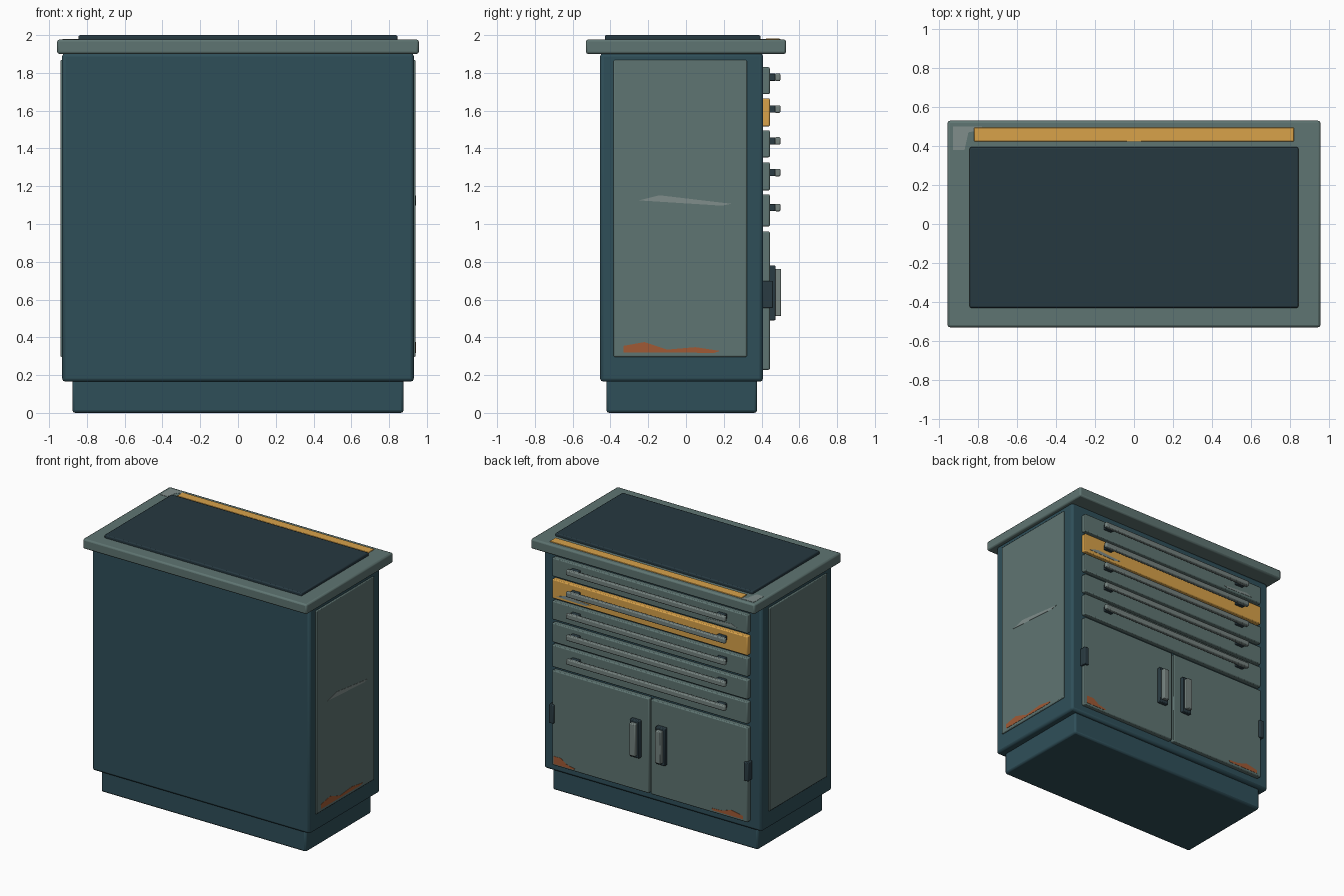
import bpy, bmesh

if "Cube" in bpy.data.objects:
    bpy.data.objects.remove(bpy.data.objects["Cube"])


def material(name, hex_code):
    def linear(v):
        v /= 255
        return v / 12.92 if v <= 0.04045 else ((v + 0.055) / 1.055) ** 2.4
    m = bpy.data.materials.new(name)
    m.diffuse_color = [linear(int(hex_code[i:i + 2], 16)) for i in (0, 2, 4)] + [1]
    m.use_nodes = True
    m.node_tree.nodes["Principled BSDF"].inputs["Base Color"].default_value = m.diffuse_color
    return m


TEAL = material("dark_teal_paint", "2F4F59")
GREY = material("grey_green_paint", "5F7572")
MAT = material("rubber_mat", "263840")
DARK = material("dark_steel", "2A3B42")
STEEL = material("handle_steel", "75827F")
YELLOW = material("yellow_paint", "D8A24A")
RUST = material("rust", "A05A35")
SCRATCH = material("scratch", "808D8B")


def finish(name, bm, mat):
    mesh = bpy.data.meshes.new(name)
    bm.to_mesh(mesh)
    bm.free()
    ob = bpy.data.objects.new(name, mesh)
    bpy.context.collection.objects.link(ob)
    mesh.materials.append(mat)
    return ob


def box(name, x, y, z, mat, bevel=0.006, segments=2):
    """Bevelled box from (min, max) ranges."""
    bm = bmesh.new()
    bmesh.ops.create_cube(bm, size=1)
    for v in bm.verts:
        v.co = [r[0] if c < 0 else r[1] for c, r in zip(v.co, (x, y, z))]
    ob = finish(name, bm, mat)
    if bevel:
        mod = ob.modifiers.new("bevel", 'BEVEL')
        mod.width, mod.segments = bevel, segments
        bpy.ops.object.select_all(action='DESELECT')
        ob.select_set(True)
        bpy.context.view_layer.objects.active = ob
        bpy.ops.object.shade_smooth_by_angle()
    return ob


def mirrored(s, a, b):
    return tuple(sorted((s * a, s * b)))


def decal(name, points, axis, level, mat):
    """Thin flat paint chip lying at a given level along one axis."""
    bm = bmesh.new()
    rings = []
    for h in (level, level + 0.002):
        ring = []
        for p in points:
            co = list(p)
            co.insert(axis, h)
            ring.append(bm.verts.new(co))
        rings.append(ring)
    a, b = rings
    bm.faces.new(a)
    bm.faces.new(b)
    for i in range(len(a)):
        j = (i + 1) % len(a)
        bm.faces.new((a[i], a[j], b[j], b[i]))
    bmesh.ops.recalc_face_normals(bm, faces=bm.faces)
    return finish(name, bm, mat)


# Main carcass, plinth and worktop
box("plinth", (-0.877, 0.877), (-0.422, 0.377), (0, 0.18), TEAL, 0.015)
box("cabinet_body", (-0.931, 0.931), (-0.455, 0.408), (0.165, 1.905), TEAL, 0.018)
box("worktop", (-0.957, 0.957), (-0.53, 0.53), (1.9, 1.977), GREY, 0.012)
box("top_mat", (-0.844, 0.844), (-0.43, 0.394), (1.965, 2.0), MAT, 0.008)
box("top_yellow_strip", (-0.82, 0.82), (0.423, 0.495), (1.97, 1.982), YELLOW, 0.002, 1)

# Raised side panels
for side, s in (("right", 1), ("left", -1)):
    box(side + "_side_panel", mirrored(s, 0.92, 0.941), (-0.383, 0.322), (0.297, 1.868), GREY)

# Five drawers with bar handles; the second is yellow
drawers = [(1.687, 1.83, 1.777), (1.517, 1.665, 1.608), (1.353, 1.496, 1.44),
           (1.178, 1.326, 1.272), (0.987, 1.157, 1.087)]
for i, (z0, z1, zh) in enumerate(drawers, 1):
    n = f"drawer_{i}"
    box(n + "_front", (-0.836, 0.836), (0.395, 0.444), (z0, z1), YELLOW if i == 2 else GREY, 0.007)
    box(n + "_handle", (-0.68, 0.68), (0.47, 0.5), (zh - 0.02, zh + 0.02), STEEL, 0.007)
    for s in (-1, 1):
        box(n + "_handle_mount", mirrored(s, 0.59, 0.66), (0.44, 0.475),
            (zh - 0.019, zh + 0.019), DARK, 0.004)

# Pair of doors with grip plates, grips and hinges
for side, s in (("right", 1), ("left", -1)):
    box(side + "_door", mirrored(s, 0.008, 0.836), (0.395, 0.444), (0.228, 0.96), GREY, 0.007)
    box(side + "_door_handle_plate", mirrored(s, 0.07, 0.15), (0.44, 0.474), (0.49, 0.78), DARK)
    box(side + "_door_handle_grip", mirrored(s, 0.085, 0.135), (0.47, 0.504), (0.512, 0.762), STEEL)
    box(side + "_door_hinge", mirrored(s, 0.815, 0.853), (0.405, 0.46), (0.555, 0.698), DARK, 0.005)

# Wear: rust patches and scratches
decal("side_rust", [(-0.33, 0.32), (-0.33, 0.355), (-0.22, 0.375), (-0.1, 0.335),
                    (0.05, 0.348), (0.18, 0.328), (0.15, 0.318)], 0, 0.941, RUST)
decal("side_scratch", [(-0.25, 1.125), (-0.14, 1.152), (0.24, 1.107), (0.19, 1.097)],
      0, 0.941, SCRATCH)
decal("right_door_rust", [(0.82, 0.24), (0.82, 0.30), (0.76, 0.30), (0.71, 0.265),
                          (0.64, 0.25), (0.65, 0.24)], 1, 0.444, RUST)
decal("left_door_rust", [(-0.80, 0.245), (-0.80, 0.27), (-0.70, 0.29), (-0.62, 0.265),
                         (-0.53, 0.26), (-0.54, 0.245)], 1, 0.444, RUST)
decal("yellow_drawer_scratch", [(0.8, 1.54), (0.72, 1.565), (0.5, 1.55), (0.55, 1.535)],
      1, 0.444, SCRATCH)
decal("top_drawer_scratch", [(-0.75, 1.71), (-0.7, 1.73), (-0.48, 1.715), (-0.52, 1.705)],
      1, 0.444, SCRATCH)
decal("worktop_scratch", [(-0.93, 0.38), (-0.93, 0.5), (-0.78, 0.5), (-0.78, 0.485),
                          (-0.85, 0.47), (-0.87, 0.38)], 2, 1.977, SCRATCH)
